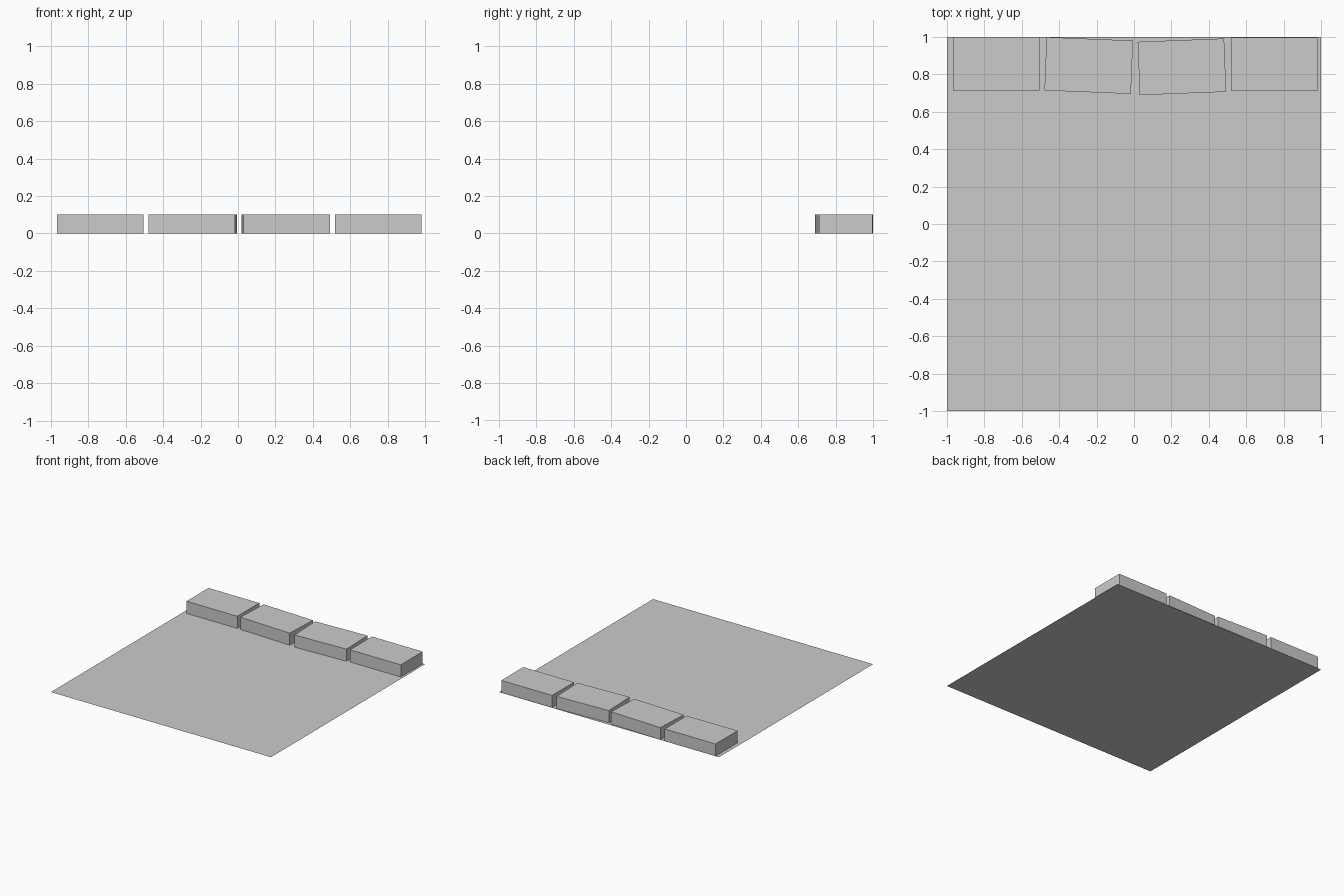
import bpy
from math import radians

if "Cube" in bpy.data.objects:
    bpy.data.objects.remove(bpy.data.objects["Cube"])

# Flat base sheet
bpy.ops.mesh.primitive_plane_add(size=2, location=(0, 0, 0))
bpy.context.object.name = "base_sheet"


def add_block(name, x, y, angle):
    """Low slab resting on the sheet, turned slightly about z."""
    bpy.ops.mesh.primitive_cube_add(size=1, location=(x, y, 0.05),
                                    rotation=(0, 0, radians(angle)))
    block = bpy.context.object
    block.name = name
    block.scale = (0.462, 0.285, 0.1)


# Row of loosely laid blocks along the back edge
blocks = [(-0.737, 0.857, 0), (-0.242, 0.847, -2.3),
          (0.256, 0.840, 2.2), (0.750, 0.854, 0)]
for i, (x, y, angle) in enumerate(blocks, 1):
    add_block(f"block_{i}", x, y, angle)
